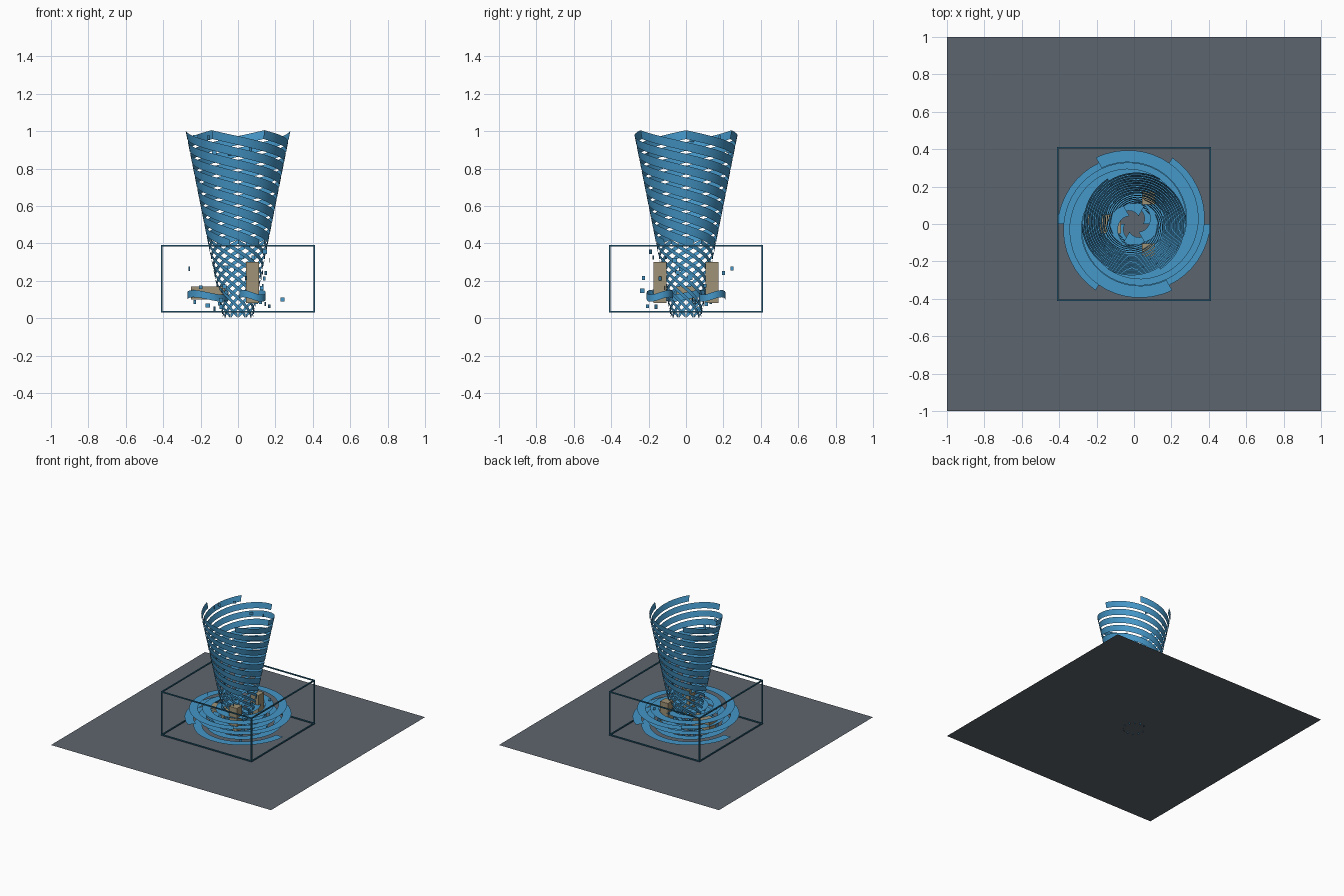
import bpy, bmesh, math, random
from math import cos, sin, pi
from mathutils import Matrix, Vector

cube = bpy.data.objects.get("Cube")
if cube:
    bpy.data.objects.remove(cube, do_unlink=True)
random.seed(7)


def material(name, rgb):
    m = bpy.data.materials.new(name)
    m.use_nodes = True
    m.diffuse_color = (*rgb, 1)
    m.node_tree.nodes["Principled BSDF"].inputs["Base Color"].default_value = (*rgb, 1)
    return m


WIND = material("wind blue", (0.06, 0.31, 0.58))
FRAME = material("frame dark blue", (0.02, 0.13, 0.22))
SLATE = material("slate grey", (0.11, 0.13, 0.155))
TAN = material("sand tan", (0.35, 0.29, 0.18))


def finish(name, bm, mat, smooth=False):
    me = bpy.data.meshes.new(name)
    bm.to_mesh(me)
    bm.free()
    me.materials.append(mat)
    for p in me.polygons:
        p.use_smooth = smooth
    ob = bpy.data.objects.new(name, me)
    bpy.context.collection.objects.link(ob)
    return ob


def add_ribbon(bm, edge_pair, steps):
    """Sweep a strip; edge_pair(t) gives its two border points."""
    rows = [[bm.verts.new(p) for p in edge_pair(i / steps)] for i in range(steps + 1)]
    for (a, b), (c, d) in zip(rows, rows[1:]):
        bm.faces.new((a, c, d, b))


def polar(r, angle, z):
    return Vector((r * cos(angle), r * sin(angle), z))


def add_box(bm, centre, size):
    bmesh.ops.create_cube(bm, size=1, matrix=Matrix.Translation(centre) @ Matrix.Diagonal((*size, 1)))


def cone_radius(z):
    return 0.08 + 0.2 * z


def add_helix(bm, start, top, bottom, lead, width, steps):
    """Ribbon lying on the funnel cone, winding down counterclockwise."""
    def pair(t):
        z = top + (bottom - top) * t
        angle = start + 2 * pi * (top - z) / lead
        return (polar(cone_radius(z - width), angle, z - width),
                polar(cone_radius(z), angle, z))
    add_ribbon(bm, pair, steps)


# Ground sheet
bm = bmesh.new()
bmesh.ops.create_grid(bm, x_segments=1, y_segments=1, size=1, matrix=Matrix.Translation((0, 0, 0.018)))
finish("ground_sheet", bm, SLATE)

# Upper funnel: six broad helical ribbons
bm = bmesh.new()
for k in range(6):
    add_helix(bm, k * pi / 3, 1.005, 0.42, 0.38, 0.047, 72)
finish("funnel_ribbons", bm, WIND, True)

# Lower funnel: narrow, steep ribbons
bm = bmesh.new()
for k in range(12):
    add_helix(bm, k * pi / 6, 0.42, 0.022, 0.6, 0.022, 36)
finish("funnel_base_ribbons", bm, WIND, True)

# Flat spiral arms, paired on three levels
for k in range(6):
    level = 0.08 + 0.07 * (k % 3)
    end = k * pi / 3

    def arm(t):
        r = 0.08 + 0.298 * t
        angle = end - 3 * pi * (1 - t)
        return polar(r + 0.032, angle, level), polar(r - 0.032, angle, level)
    bm = bmesh.new()
    add_ribbon(bm, arm, 72)
    finish(f"spiral_arm_{k + 1}", bm, WIND)

# Frame around the lower part
bm = bmesh.new()
half, low, high, bar = 0.407, 0.035, 0.387, 0.009
mid = (low + high) / 2
for s in (-1, 1):
    for z in (low, high):
        add_box(bm, (0, s * half, z), (2 * half + bar, bar, bar))
        add_box(bm, (s * half, 0, z), (bar, 2 * half + bar, bar))
    for q in (-1, 1):
        add_box(bm, (s * half, q * half, mid), (bar, bar, high - low))
finish("boundary_frame", bm, FRAME)

# Three blocks caught in the wind, each with a tilted swirl
blocks = [("lying_block", (-0.16, 0, 0.135), (0.18, 0.1, 0.07), 0.11),
          ("front_block", (0.077, -0.14, 0.19), (0.07, 0.07, 0.22), 0.07),
          ("back_block", (0.077, 0.14, 0.19), (0.07, 0.07, 0.22), 0.07)]
for name, centre, size, radius in blocks:
    bm = bmesh.new()
    add_box(bm, centre, size)
    finish(name, bm, TAN)

    def swirl(t):
        angle = 1.5 * pi * t + pi
        p = polar(radius, angle, 0) + Vector((centre[0], centre[1], 0.1 + 0.012 * sin(angle * 2)))
        return p, p + Vector((0, 0, 0.038))
    bm = bmesh.new()
    add_ribbon(bm, swirl, 32)
    finish(name + "_swirl", bm, WIND, True)

# Small upright flakes of debris
bm = bmesh.new()


def add_flake(r, z):
    spot = polar(r, random.uniform(0, 2 * pi), z)
    turn = Matrix.Rotation(random.uniform(0, pi), 4, "Z") @ Matrix.Rotation(pi / 2, 4, "X")
    bmesh.ops.create_grid(bm, x_segments=1, y_segments=1, size=random.uniform(0.009, 0.014),
                          matrix=Matrix.Translation(spot) @ turn)


for i in range(36):
    add_flake(random.uniform(0.1, 0.27), random.uniform(0.05, 0.36))
for i in range(6):
    add_flake(0.24, random.uniform(0.88, 0.97))
finish("debris_flakes", bm, WIND)
